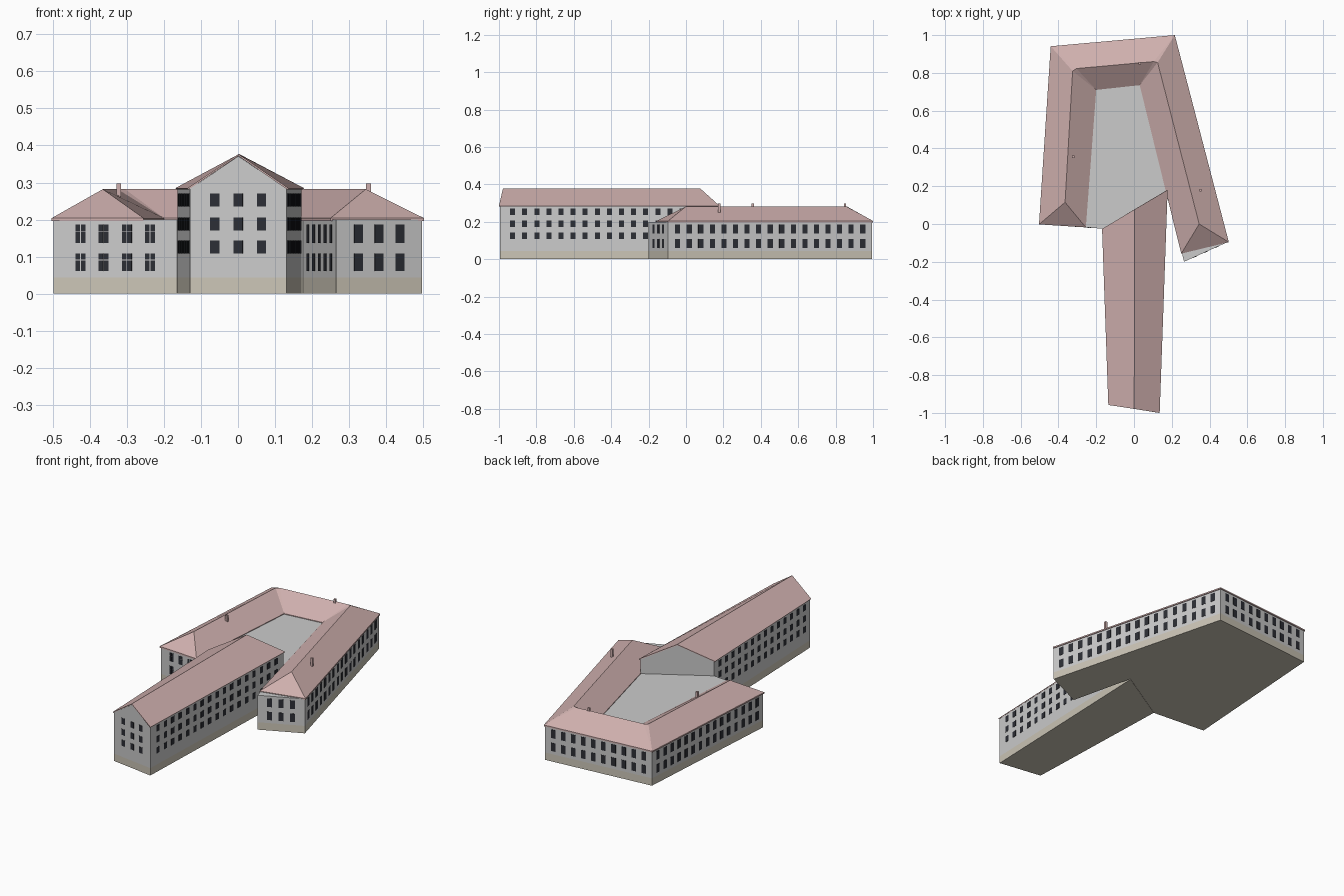
import bpy, bmesh
from mathutils import Vector, Matrix

if "Cube" in bpy.data.objects:
    bpy.data.objects.remove(bpy.data.objects["Cube"])

def mat(name, r, g, b):
    m = bpy.data.materials.new(name)
    m.diffuse_color = (r, g, b, 1)
    m.use_nodes = True
    m.node_tree.nodes["Principled BSDF"].inputs["Base Color"].default_value = m.diffuse_color
    return m

ROOF = mat("roof_tile", 0.62, 0.43, 0.42)
BASE = mat("plinth_stone", 0.60, 0.56, 0.47)
GLASS = mat("window_dark", 0.025, 0.027, 0.035)

def finish(name, bm, material=None, recalc=True):
    if recalc:
        bmesh.ops.recalc_face_normals(bm, faces=bm.faces[:])
    me = bpy.data.meshes.new(name)
    bm.to_mesh(me)
    bm.free()
    ob = bpy.data.objects.new(name, me)
    bpy.context.collection.objects.link(ob)
    if material:
        me.materials.append(material)
    return ob

def mesh(name, verts, faces, material=None, recalc=True):
    bm = bmesh.new()
    vs = [bm.verts.new(v) for v in verts]
    for f in faces:
        bm.faces.new([vs[i] for i in f])
    return finish(name, bm, material, recalc)

def prism(name, pts, z0, z1, material=None):
    n = len(pts)
    verts = [(x, y, z) for z in (z0, z1) for x, y in pts]
    faces = [range(n), range(n, 2 * n)]
    faces += [(i, (i + 1) % n, (i + 1) % n + n, i + n) for i in range(n)]
    return mesh(name, verts, faces, material)

def windows(name, p, q, cols, margin, width, rows, panes=False):
    """Grid of thin dark panels on the wall running p -> q (outside on the right)."""
    p, q = Vector((*p, 0)), Vector((*q, 0))
    d = (q - p).normalized()
    out = Vector((d.y, -d.x, 0))
    rot = Matrix((d, out, Vector((0, 0, 1)))).transposed().to_4x4()
    length = (q - p).length
    bm = bmesh.new()

    def panel(along, z0, z1, w):
        c = p + d * along + Vector((0, 0, (z0 + z1) / 2))
        m = Matrix.Translation(c) @ rot @ Matrix.Diagonal((w, 0.003, z1 - z0, 1))
        bmesh.ops.create_cube(bm, size=1, matrix=m)

    for i in range(cols):
        a = margin + (length - 2 * margin) * i / (cols - 1)
        for z0, z1 in rows:
            if panes:   # casement split by a cross bar
                split = z0 + (z1 - z0) * 0.62
                for s in (-1, 1):
                    panel(a + s * width * 0.27, z0, split - 0.001, width * 0.46)
                    panel(a + s * width * 0.27, split + 0.001, z1, width * 0.46)
            else:
                panel(a, z0, z1, width)
    finish(name, bm, GLASS)

PLINTH = 0.043

# Courtyard building: plinth, walls and flat courtyard deck
court = [(-0.498, 0.002), (-0.165, -0.025), (0.175, 0.178), (0.265, -0.2),
         (0.497, -0.095), (0.212, 0.995), (-0.436, 0.936)]
prism("courtyard_plinth", court, 0, PLINTH, BASE)
prism("courtyard_walls", court, PLINTH, 0.2)

# Hipped roof running round three sides of the courtyard
eave = [(-0.255, -0.018), (-0.503, -0.002), (-0.441, 0.941), (0.216, 1.0),
        (0.502, -0.096), (0.25, -0.157), (0.03, 0.735), (-0.2, 0.71)]
ridge = [(-0.365, 0.115), (-0.325, 0.81), (-0.305, 0.823),
         (0.105, 0.86), (0.125, 0.855), (0.345, 0.0)]
verts = ([(x, y, 0.204) for x, y in eave] + [(x, y, 0.282) for x, y in ridge]
         + [(x, y, 0.196) for x, y in eave])
slopes = [(0, 1, 8), (1, 2, 9, 8), (2, 10, 9), (2, 3, 11, 10), (3, 12, 11),
          (3, 4, 13, 12), (4, 5, 13), (5, 6, 12, 13), (6, 11, 12),
          (6, 7, 10, 11), (7, 9, 10), (7, 0, 8, 9)]
fascia = [(i, (i + 1) % 8, (i + 1) % 8 + 14, i + 14) for i in range(8)]
mesh("courtyard_roof", verts, slopes + fascia + [range(14, 22)], ROOF)

# Two-storey windows
rows2 = [(0.061, 0.109), (0.137, 0.186)]
windows("left_front_windows", court[0], court[1], 4, 0.073, 0.027, rows2, True)
windows("inner_windows", court[2], court[3], 5, 0.06, 0.027, rows2)
windows("right_front_windows", court[3], court[4], 3, 0.066, 0.026, rows2)
windows("right_windows", court[4], court[5], 17, 0.052, 0.028, rows2)
windows("back_windows", court[5], court[6], 10, 0.05, 0.027, rows2)
windows("left_windows", court[6], court[0], 15, 0.05, 0.027, rows2)

# Long central wing with gabled ends
wing = [(-0.13, -0.955), (0.131, -0.994), (0.172, 0.175), (-0.163, -0.025)]
prism("wing_plinth", wing, 0, PLINTH, BASE)
verts = ([(x, y, PLINTH) for x, y in wing] + [(x, y, 0.283) for x, y in wing]
         + [(0.001, -0.9745, 0.371), (0.003, 0.0745, 0.371)])
mesh("wing_walls", verts,
     [(0, 1, 2, 3), (0, 1, 5, 8, 4), (1, 2, 6, 5), (2, 3, 7, 9, 6),
      (3, 0, 4, 8, 9, 7), (4, 8, 9, 7), (5, 6, 9, 8)][:4]
     + [(3, 0, 4, 7), (4, 8, 9, 7), (5, 6, 9, 8)])

# Wing roof: two slopes with thickness
verts = [(-0.136, -0.958, 0.285), (0.001, -0.979, 0.377), (0.136, -1.0, 0.285),
         (0.178, 0.18, 0.285), (0.003, 0.077, 0.377), (-0.169, -0.026, 0.285)]
roof = mesh("wing_roof", verts, [(0, 1, 4, 5), (1, 2, 3, 4)], ROOF, False)
sol = roof.modifiers.new("thickness", 'SOLIDIFY')
sol.thickness = 0.005
sol.offset = -1

# Three-storey windows
rows3 = [(0.108, 0.143), (0.171, 0.206), (0.235, 0.27)]
windows("wing_front_windows", wing[0], wing[1], 3, 0.068, 0.025, rows3)
windows("wing_right_windows", wing[1], wing[2], 17, 0.067, 0.027, rows3)
windows("wing_left_windows", wing[3], wing[0], 14, 0.055, 0.027, rows3)

# Chimneys
for x, y in [(-0.322, 0.357), (0.352, 0.178), (0.03, 0.85)]:
    s = 0.0065
    prism("chimney", [(x - s, y - s), (x + s, y - s), (x + s, y + s), (x - s, y + s)],
          0.25, 0.297, ROOF)
